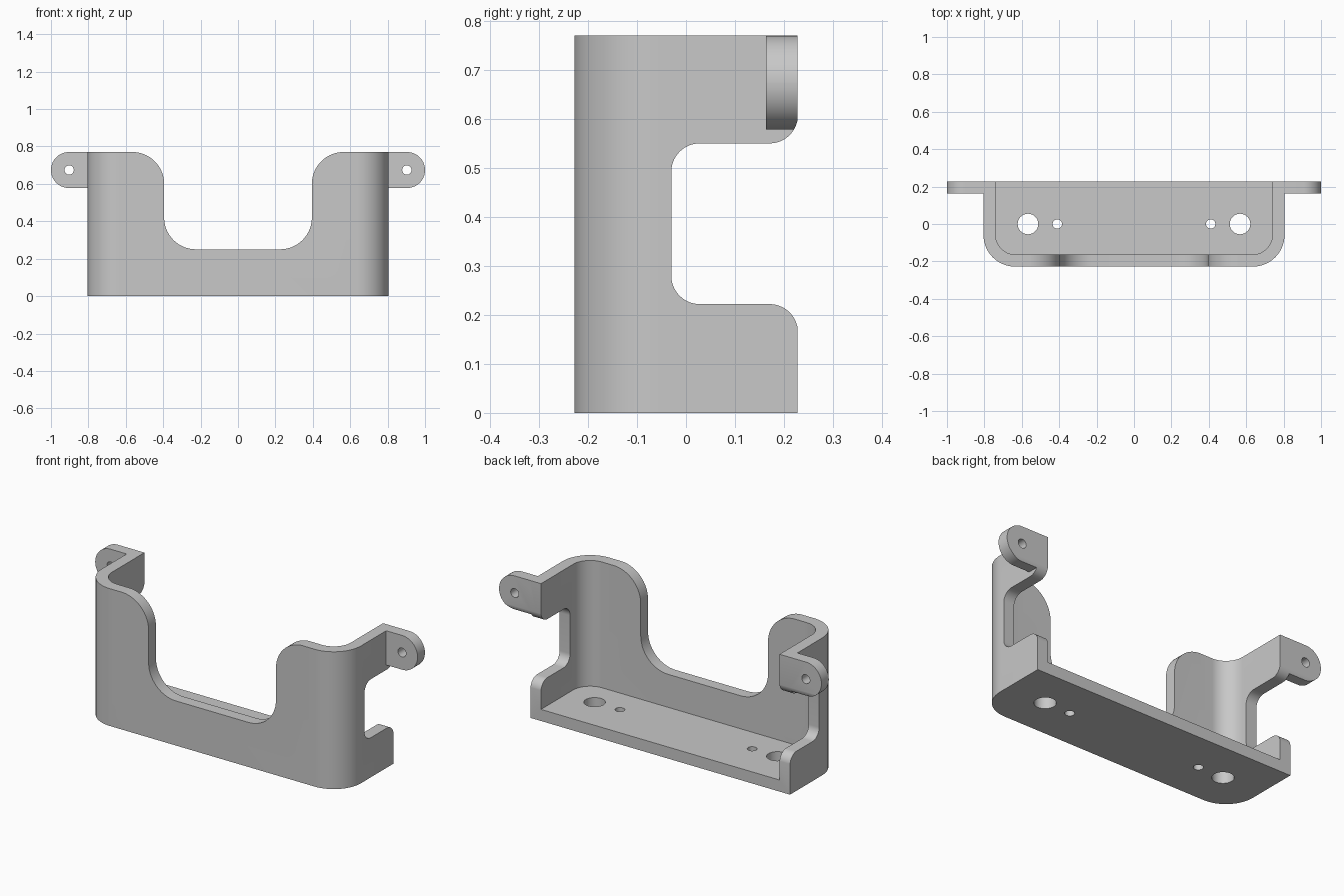
import bpy
import bmesh
import math
from mathutils import Vector

if "Cube" in bpy.data.objects:
    bpy.data.objects.remove(bpy.data.objects["Cube"], do_unlink=True)

WIDE, DEEP, HIGH, WALL = 0.805, 0.228, 0.77, 0.065
OVER = 0.3  # how far cutters reach past the part


def rounded(points, steps=14):
    """Turn (a, b, radius) corners into an outline with filleted corners."""
    out = []
    for i, (a, b, r) in enumerate(points):
        p = Vector((a, b))
        if r == 0:
            out.append(p)
            continue
        u = (Vector(points[i - 1][:2]) - p).normalized()
        v = (Vector(points[(i + 1) % len(points)][:2]) - p).normalized()
        centre = p + (u + v) * r  # all corners are square
        for k in range(steps + 1):
            t = math.pi / 2 * k / steps
            out.append(centre - v * r * math.cos(t) - u * r * math.sin(t))
    return out


def circle(a, b, r, n=32):
    return [Vector((a + r * math.cos(2 * math.pi * k / n),
                    b + r * math.sin(2 * math.pi * k / n))) for k in range(n)]


def prism(name, outline, axis, low, high):
    """Extrude an outline along an axis; the outline uses the other two axes in order."""
    def place(p, d):
        return {"x": (d, p.x, p.y), "y": (p.x, d, p.y), "z": (p.x, p.y, d)}[axis]
    bm = bmesh.new()
    bottom = [bm.verts.new(place(p, low)) for p in outline]
    top = [bm.verts.new(place(p, high)) for p in outline]
    bm.faces.new(bottom)
    bm.faces.new(top)
    for i in range(len(outline)):
        j = (i + 1) % len(outline)
        bm.faces.new((bottom[i], bottom[j], top[j], top[i]))
    bmesh.ops.recalc_face_normals(bm, faces=bm.faces)
    mesh = bpy.data.meshes.new(name)
    bm.to_mesh(mesh)
    bm.free()
    obj = bpy.data.objects.new(name, mesh)
    bpy.context.collection.objects.link(obj)
    return obj


def combine(target, tool, operation="DIFFERENCE"):
    tool.hide_render = True
    bpy.context.view_layer.objects.active = target
    mod = target.modifiers.new("join_or_cut", "BOOLEAN")
    mod.operation = operation
    mod.solver = "EXACT"
    mod.object = tool
    bpy.ops.object.modifier_apply(modifier=mod.name)
    bpy.data.objects.remove(tool, do_unlink=True)


# Outer shell with rounded front corners
R = 0.17
bracket = prism("bracket", rounded([
    (-WIDE, -DEEP, R), (WIDE, -DEEP, R), (WIDE, DEEP, 0), (-WIDE, DEEP, 0)]),
    "z", 0, HIGH)

# Hollow interior, open at the top and back
inner_x, inner_y, inner_r = WIDE - WALL, WALL - DEEP, R - WALL
combine(bracket, prism("interior_cutter", rounded([
    (-inner_x, inner_y, inner_r), (inner_x, inner_y, inner_r),
    (inner_x, DEEP + OVER, 0), (-inner_x, DEEP + OVER, 0)]),
    "z", WALL, HIGH + OVER))

# Mounting ears with rounded ends
ear_low = 0.578
ear_r = (HIGH - ear_low) / 2 - 0.0005
for side in (-1, 1):
    root = side * (WIDE - WALL / 2)
    combine(bracket, prism("ear", rounded([
        (root, ear_low, 0), (side, ear_low, ear_r),
        (side, HIGH, ear_r), (root, HIGH, 0)]),
        "y", DEEP - WALL, DEEP), "UNION")

# Wide front opening with filleted corners
gap, sill, lip = 0.395, 0.25, HIGH + 0.0005
combine(bracket, prism("front_cutter", rounded([
    (-gap - R, HIGH + OVER, 0), (-gap - R, lip, 0), (-gap, lip, R),
    (-gap, sill, R), (gap, sill, R), (gap, lip, R),
    (gap + R, lip, 0), (gap + R, HIGH + OVER, 0)]),
    "y", -DEEP - OVER, inner_y + 0.03))

# Side openings, rounding the underside of the ears as well
low, high, r, back = 0.222, 0.55, 0.058, DEEP + 0.0005
combine(bracket, prism("side_cutter", rounded([
    (DEEP + OVER, low - r, 0), (back, low - r, 0), (back, low, r),
    (-0.03, low, r), (-0.03, high, r), (back, high, r),
    (back, high + r, 0), (DEEP + OVER, high + r, 0)]),
    "x", -1 - OVER, 1 + OVER))

# Screw holes in the floor and ears
for side in (-1, 1):
    for x, radius in ((0.567, 0.055), (0.41, 0.025)):
        combine(bracket, prism("floor_hole_cutter", circle(side * x, 0, radius),
                               "z", -OVER, WALL + 0.05))
    combine(bracket, prism("ear_hole_cutter", circle(side * 0.903, 0.674, 0.025),
                           "y", 0, DEEP + OVER))

# Single grey material
grey = bpy.data.materials.new("plain_grey")
grey.use_nodes = True
colour = (0.58, 0.58, 0.58, 1)
grey.diffuse_color = colour
grey.node_tree.nodes["Principled BSDF"].inputs["Base Color"].default_value = colour
bracket.data.materials.clear()
bracket.data.materials.append(grey)
for face in bracket.data.polygons:
    face.material_index = 0

bpy.ops.object.select_all(action="DESELECT")
bracket.select_set(True)
bpy.context.view_layer.objects.active = bracket
bpy.ops.object.shade_smooth_by_angle(angle=math.radians(30))
